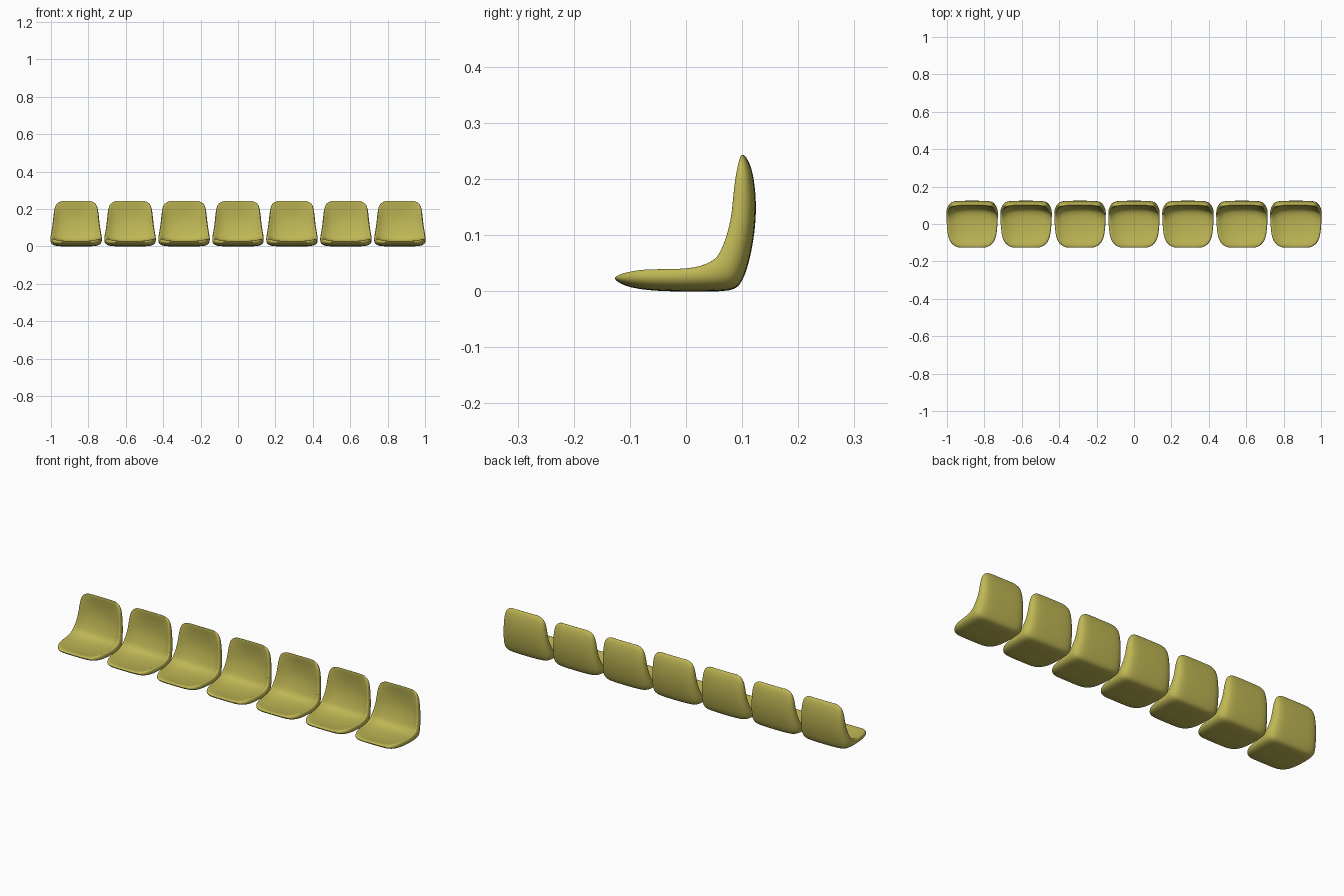
import bpy, bmesh
from mathutils import Vector

if "Cube" in bpy.data.objects:
    bpy.data.objects.remove(bpy.data.objects["Cube"])

mat = bpy.data.materials.new("olive_plastic")
mat.diffuse_color = (0.52, 0.47, 0.09, 1)
mat.use_nodes = True
mat.node_tree.nodes["Principled BSDF"].inputs["Base Color"].default_value = mat.diffuse_color

# Stations from front lip to top of back:
# half width, outer shell (y, z), side rim (y, z), inner shell (y, z)
STATIONS = [
    (0.076, (-0.128, 0.021), (-0.124, 0.027), (-0.126, 0.026)),
    (0.108, (-0.113, 0.010), (-0.108, 0.034), (-0.115, 0.030)),
    (0.127, (-0.080, 0.002), (-0.075, 0.041), (-0.085, 0.023)),
    (0.134, (-0.030, -0.001), (-0.030, 0.041), (-0.030, 0.018)),
    (0.137, (0.030, -0.001), (0.018, 0.043), (0.035, 0.020)),
    (0.138, (0.082, -0.001), (0.048, 0.057), (0.070, 0.029)),
    (0.137, (0.100, 0.012), (0.058, 0.070), (0.085, 0.046)),
    (0.131, (0.114, 0.055), (0.070, 0.099), (0.096, 0.080)),
    (0.125, (0.123, 0.105), (0.079, 0.135), (0.105, 0.120)),
    (0.121, (0.126, 0.155), (0.082, 0.175), (0.107, 0.165)),
    (0.115, (0.121, 0.204), (0.088, 0.213), (0.103, 0.206)),
    (0.103, (0.113, 0.230), (0.094, 0.234), (0.099, 0.232)),
    (0.075, (0.104, 0.243), (0.098, 0.243), (0.099, 0.243)),
]
# (fraction of half width, blend toward rim) across the shell
OUTER = [(0, 0), (0.5, 0.01), (0.82, 0.06), (0.97, 0.30), (1.015, 0.65)]
INNER = [(0.965, 1.06), (0.87, 0.72), (0.68, 0.30), (0.38, 0.06), (0, 0)]


def half_ring(w, o, r, i):
    o, r, i = Vector(o), Vector(r), Vector(i)
    pts = [(w * f, o.lerp(r, t)) for f, t in OUTER]
    pts += [(w * f, i.lerp(r, t)) for f, t in INNER]
    return pts


def seat_mesh():
    bm = bmesh.new()
    rings = []
    for st in STATIONS:
        h = half_ring(*st)
        pts = [(x, p.x, p.y) for x, p in h]
        pts += [(-x, p.x, p.y) for x, p in h[-2:0:-1]]
        rings.append([bm.verts.new(p) for p in pts])
    n = len(rings[0])
    for a, b in zip(rings, rings[1:]):
        for k in range(n):
            bm.faces.new((a[k], a[(k + 1) % n], b[(k + 1) % n], b[k]))
    # close the lip and the top edge with strips joining outer to inner
    for ring in (rings[0], rings[-1]):
        m = len(OUTER) + len(INNER) - 1
        for side in (1, -1):
            for k in range(len(OUTER) - 1):
                q = [ring[side * k], ring[side * (k + 1)],
                     ring[side * (m - k - 1)], ring[side * (m - k)]]
                bm.faces.new(q)
    bmesh.ops.recalc_face_normals(bm, faces=bm.faces)
    for f in bm.faces:
        f.smooth = True
    me = bpy.data.meshes.new("seat_shell")
    bm.to_mesh(me)
    bm.free()
    me.materials.append(mat)
    return me


# Row of seven identical moulded seats
mesh = seat_mesh()
for k in range(7):
    seat = bpy.data.objects.new(f"seat_{k + 1}", mesh)
    seat.location.x = (k - 3) * 0.2885
    bpy.context.collection.objects.link(seat)
    sub = seat.modifiers.new("smooth", 'SUBSURF')
    sub.levels = sub.render_levels = 2
